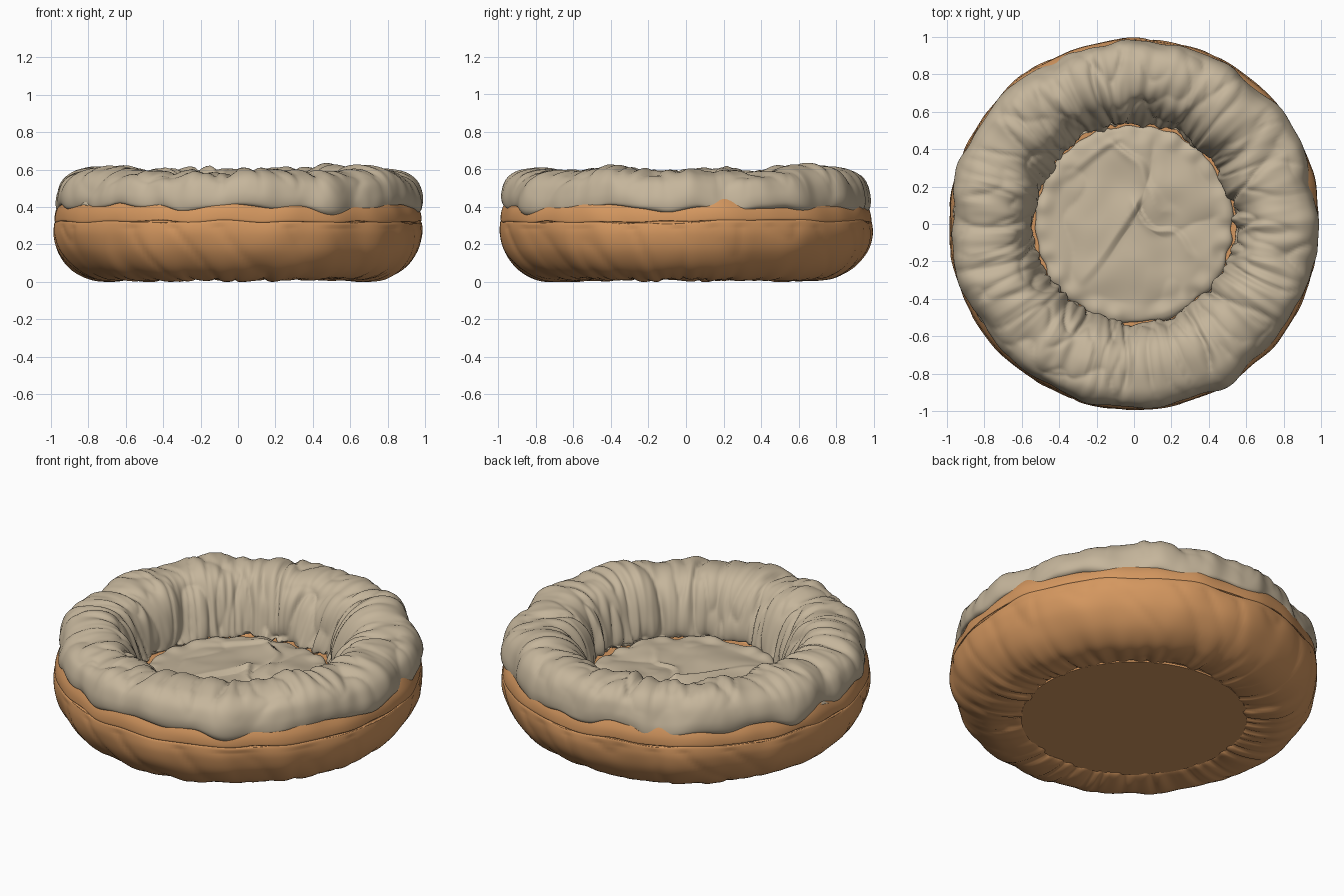
import bpy, math
from mathutils import Vector, noise

if "Cube" in bpy.data.objects:
    bpy.data.objects.remove(bpy.data.objects["Cube"])


def material(name, rgb):
    m = bpy.data.materials.new(name)
    m.diffuse_color = (*rgb, 1)
    m.use_nodes = True
    m.node_tree.nodes["Principled BSDF"].inputs["Base Color"].default_value = m.diffuse_color
    return m


TAN = material("tan_fabric", (0.66, 0.31, 0.115))
BEIGE = material("beige_fleece", (0.56, 0.465, 0.33))


def smooth_profile(pts, steps):
    """Catmull-Rom samples through (radius, height) points."""
    p = [Vector(q) for q in pts]
    p = [2 * p[0] - p[1]] + p + [2 * p[-1] - p[-2]]
    out = []
    for i in range(1, len(p) - 2):
        a, b, c, d = p[i - 1:i + 3]
        for k in range(steps):
            t = k / steps
            out.append(0.5 * (2 * b + (c - a) * t + (2 * a - 5 * b + 4 * c - d) * t * t
                              + (3 * b - a - 3 * c + d) * t ** 3))
    return out + [p[-2]]


def n3(ang, freq, s, seed):
    """Noise that repeats round the ring."""
    return noise.noise(Vector((math.cos(ang) * freq + seed + 0.37, math.sin(ang) * freq + 0.61, s + 0.23)))


def crease(v):
    """Narrow groove wherever the noise crosses zero."""
    return -max(0, 1 - abs(v) * 3.2) ** 2


def fade(x, lo, hi):
    t = min(1, max(0, (x - lo) / (hi - lo)))
    return t * t * (3 - 2 * t)


def lathe(name, pts, mat, disp, segs=300, steps=5):
    """Revolve a profile; disp gives (push along normal, lift in z)."""
    prof = smooth_profile(pts, steps)
    n = len(prof)
    verts, faces = [], []
    for j in range(segs):
        ang = 2 * math.pi * j / segs
        for i, q in enumerate(prof):
            tan = prof[min(i + 1, n - 1)] - prof[max(i - 1, 0)]
            tan.normalize()
            d, lift = disp(ang, i / (n - 1), q.x, q.y)
            r = max(0.0005, q.x + tan.y * d)
            verts.append((r * math.cos(ang), r * math.sin(ang), max(0, q.y - tan.x * d + lift)))
    for j in range(segs):
        a, b = j * n, ((j + 1) % segs) * n
        for i in range(n - 1):
            faces.append((a + i, b + i, b + i + 1, a + i + 1))
    me = bpy.data.meshes.new(name)
    me.from_pydata(verts, [], faces)
    me.polygons.foreach_set("use_smooth", [True] * len(me.polygons))
    me.materials.append(mat)
    ob = bpy.data.objects.new(name, me)
    bpy.context.collection.objects.link(ob)
    return ob


# Tan outer body: puckered underside, stitched seam, hidden core and well
def body_disp(ang, t, r, z):
    if r < 0.58:
        return 0, 0
    d = 0.014 * n3(ang, 5, z * 4, 4)
    if z < 0.3 and t < 0.5:
        pucker = fade(0.95 - r, 0, 0.3)
        d += 0.016 * pucker * crease(n3(ang, 7, r * 1.2, 9))
        d += 0.012 * pucker * n3(ang, 12, r, 12)
        d += 0.007 * crease(n3(ang + z * 0.5, 4, z * 2, 15))
    lift = 0.016 * n3(ang, 4, 0, 19) * fade(z, 0.24, 0.32)
    return d, lift


lathe("outer_body", [(0.585, 0.045), (0.60, 0.02), (0.64, 0.008), (0.72, 0.004), (0.81, 0.02),
                     (0.90, 0.075), (0.965, 0.16), (0.991, 0.25), (0.988, 0.315),
                     (0.977, 0.322), (0.986, 0.33), (0.976, 0.385), (0.935, 0.45),
                     (0.87, 0.48), (0.77, 0.49), (0.69, 0.46), (0.63, 0.38),
                     (0.61, 0.30), (0.585, 0.262), (0.54, 0.255), (0.30, 0.25), (0, 0.25)],
      TAN, body_disp)

# Flat panel underneath
bpy.ops.mesh.primitive_cylinder_add(vertices=96, radius=0.61, depth=0.012, location=(0, 0, 0.026))
panel = bpy.context.object
panel.name = "base_panel"
panel.data.materials.append(TAN)


# Beige cover over the rim: soft lumps, broad gathers, wavy hem
def cover_disp(ang, t, r, z):
    gather = fade(t, 0.15, 0.5)
    skew = 0.15 * math.sin(3 * ang + 1) * t
    d = 0.030 * n3(ang, 4, t * 3, 21) + 0.016 * n3(ang + skew, 8, t * 3.5, 33)
    d += 0.020 * gather * crease(n3(ang + skew, 4, t * 2.2, 41))
    d += 0.010 * gather * crease(n3(ang - skew, 8, t * 3, 57))
    d += 0.012 * gather * n3(ang + skew, 14, t * 1.5, 63)
    # deeper tucked folds at the front and back joins
    for a0 in (-1.64, 1.82):
        x = (ang - a0 + math.pi) % (2 * math.pi) - math.pi + 0.03 * math.sin(9 * t)
        d -= 0.02 * gather * math.exp(-(x / 0.02) ** 2)
    hem = 1 - fade(t, 0.1, 0.45)
    lift = hem * (0.04 * n3(ang, 4.5, 0, 70) + 0.008 * math.sin(15 * ang))
    return d, lift


lathe("fleece_rim_cover", [(0.935, 0.43), (0.955, 0.395), (0.976, 0.405), (0.978, 0.46),
                           (0.955, 0.53), (0.91, 0.577), (0.85, 0.60), (0.77, 0.608),
                           (0.69, 0.59), (0.63, 0.55), (0.58, 0.48), (0.545, 0.39),
                           (0.526, 0.31), (0.525, 0.265), (0.55, 0.25)],
      BEIGE, cover_disp, segs=400, steps=6)

# Long creases pressed into the sleeping pad
LINES = [((-0.09, 0.44), (0.20, 0.12)), ((0.04, 0.10), (-0.20, -0.25)),
         ((-0.09, 0.44), (-0.30, 0.28)), ((0.05, 0.10), (0.30, -0.12))]


def pad_disp(ang, t, r, z):
    x, y = r * math.cos(ang), r * math.sin(ang)
    w = noise.noise(Vector((x * 5, y * 5, 30))) * 0.06
    p = Vector((x + w, y + w))
    d = 0.024 * noise.noise(Vector((x * 5, y * 5, 3.4)))
    d += 0.012 * crease(noise.noise(Vector((x * 3, y * 3, 8.3))))
    for a, b in LINES:
        a, b = Vector(a), Vector(b)
        u = min(1, max(0, (p - a).dot(b - a) / (b - a).length_squared))
        off = (p - a).cross(b - a) / (b - a).length
        far = (p - a - u * (b - a)).length
        side = max(-0.4, min(1, off / 0.025))
        d += 0.02 * math.exp(-(far / 0.05) ** 2) * side * (1 - 0.6 * u)
    edge = fade(r, 0.42, 0.5)
    d = d * (1 - edge) + edge * (0.022 * n3(ang, 5, 0, 90) + 0.005 * math.sin(24 * ang))
    return d, 0


lathe("sleeping_pad", [(0.49, 0.235), (0.52, 0.25), (0.527, 0.266), (0.50, 0.283), (0.42, 0.293),
                       (0.32, 0.30), (0.21, 0.303), (0.10, 0.306), (0, 0.306)],
      BEIGE, pad_disp, segs=240, steps=8)
